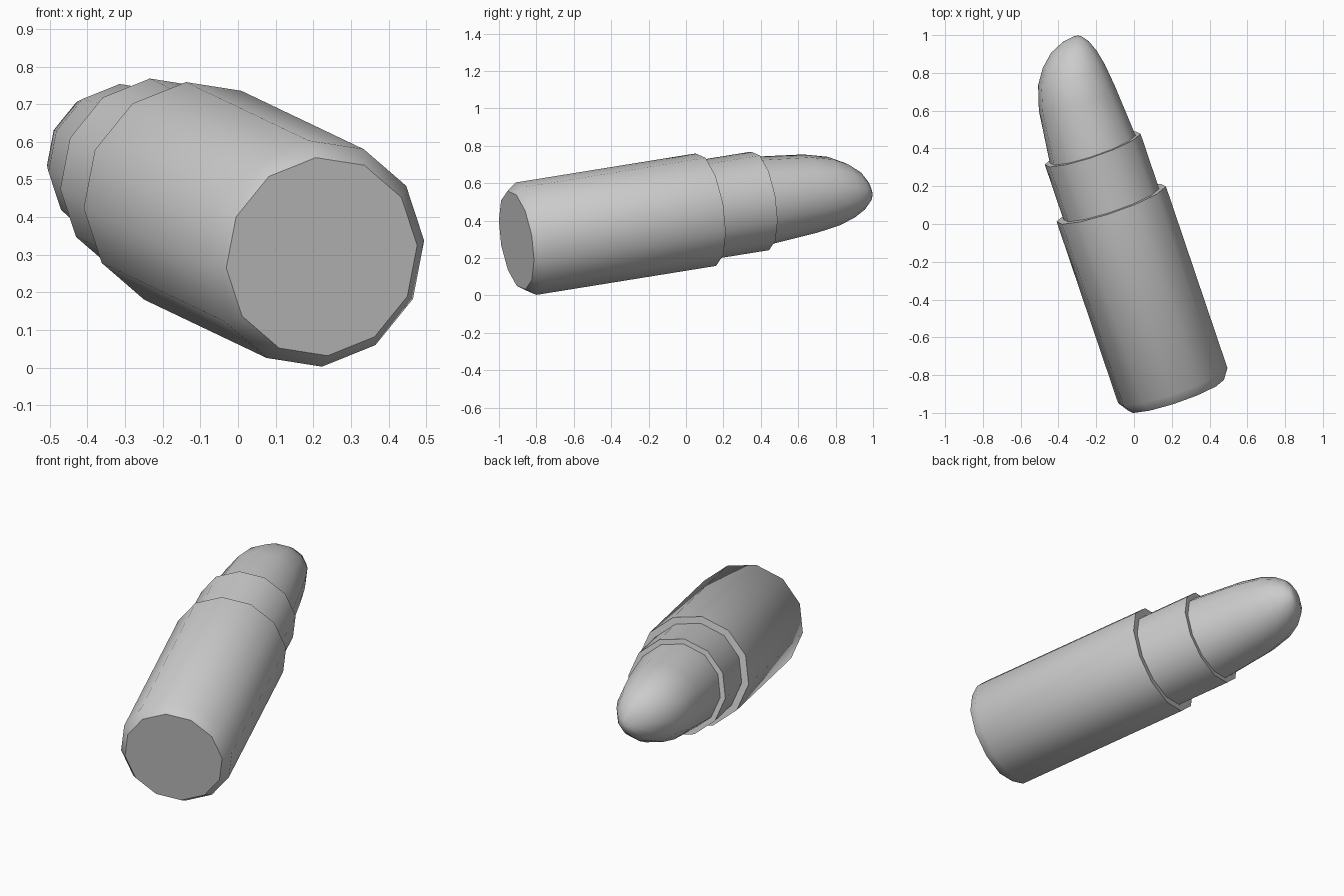
import bpy, bmesh, math
from mathutils import Vector

if "Cube" in bpy.data.objects:
    bpy.data.objects.remove(bpy.data.objects["Cube"])

# Axis frame of the tilted lipstick
A = Vector((-0.317, 0.936, 0.151)).normalized()
U = Vector((0.936, 0.317, 0)).normalized()
V = U.cross(A)
ORIGIN = Vector((0.205, -0.855, 0.303))
SIDES, TURN = 12, math.radians(96.5)
LEAN = Vector((0.9, -0.43))  # side on which the bullet is highest


def turned_part(name, rings, cap_start=False, cap_end=False):
    """Loft of 12-sided rings: (distance along axis, radius, sideways shift)."""
    bm = bmesh.new()
    loops = []
    for t, r, shift in rings:
        c = LEAN * shift
        loop = []
        for i in range(SIDES):
            ang = TURN + 2 * math.pi * i / SIDES
            loop.append(bm.verts.new(ORIGIN + A * t
                                     + U * (c.x + r * math.cos(ang))
                                     + V * (c.y + r * math.sin(ang))))
        loops.append(loop)
    for lo, hi in zip(loops, loops[1:]):
        for i in range(SIDES):
            j = (i + 1) % SIDES
            bm.faces.new((lo[i], lo[j], hi[j], hi[i]))
    if cap_start:
        bm.faces.new(loops[0][::-1])
    if cap_end:
        bm.faces.new(loops[-1])
    mesh = bpy.data.meshes.new(name)
    bm.to_mesh(mesh)
    bm.free()
    obj = bpy.data.objects.new(name, mesh)
    bpy.context.collection.objects.link(obj)
    bpy.ops.object.select_all(action='DESELECT')
    obj.select_set(True)
    bpy.context.view_layer.objects.active = obj
    bpy.ops.object.shade_smooth_by_angle(angle=math.radians(42))
    return obj


# Outer case with chamfered base and flat rim
turned_part("case", [(-0.055, 0.268, 0), (0, 0.306, 0),
                     (1.026, 0.306, 0), (1.026, 0.268, 0)], cap_start=True)

# Inner sleeve with flat rim
turned_part("inner_sleeve", [(1.026, 0.268, 0), (1.336, 0.268, 0),
                             (1.336, 0.24, 0)])

# Slanted, rounded bullet
turned_part("lipstick_bullet", [(1.336, 0.24, 0), (1.62, 0.213, 0.008),
                                (1.75, 0.186, 0.022), (1.83, 0.15, 0.042),
                                (1.89, 0.105, 0.065), (1.922, 0.055, 0.09),
                                (1.93, 0.02, 0.11)], cap_end=True)
